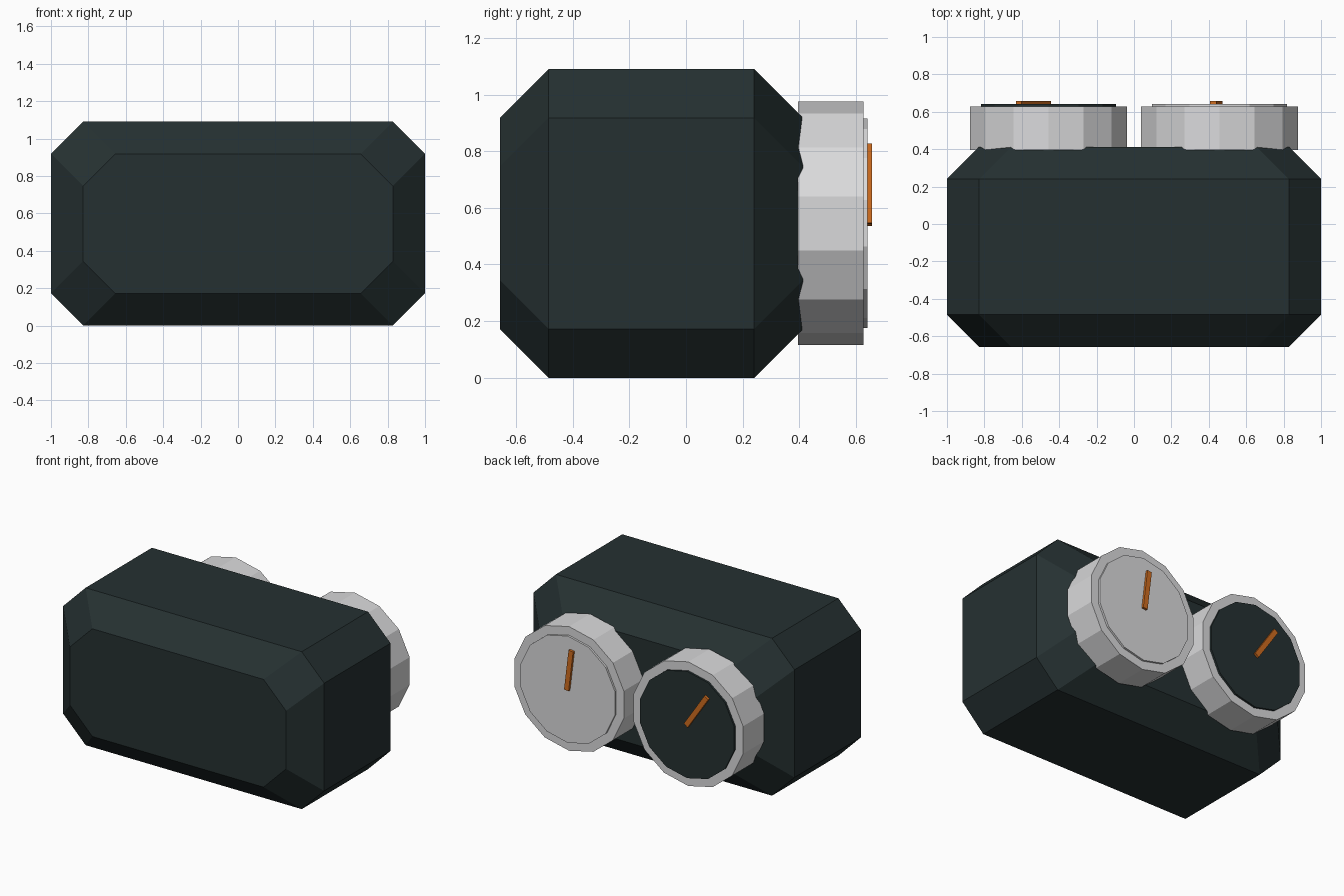
import bpy, bmesh, math
from mathutils import Matrix, Vector

if "Cube" in bpy.data.objects:
    bpy.data.objects.remove(bpy.data.objects["Cube"])


def material(name, rgb):
    m = bpy.data.materials.new(name)
    m.diffuse_color = (*rgb, 1)
    m.use_nodes = True
    m.node_tree.nodes["Principled BSDF"].inputs["Base Color"].default_value = m.diffuse_color
    return m


dark = material("dark slate", (0.0185, 0.030, 0.031))
grey = material("light grey", (0.70, 0.70, 0.71))
orange = material("orange", (0.62, 0.15, 0.014))


def loft(name, rings, mat):
    """Join matching (x, z) outlines placed at successive y values, with end caps."""
    bm = bmesh.new()
    loops = [[bm.verts.new((x, y, z)) for x, z in pts] for y, pts in rings]
    n = len(loops[0])
    for a, b in zip(loops, loops[1:]):
        for i in range(n):
            j = (i + 1) % n
            bm.faces.new((a[i], a[j], b[j], b[i]))
    bm.faces.new(loops[0])
    bm.faces.new(loops[-1])
    bmesh.ops.recalc_face_normals(bm, faces=bm.faces)
    me = bpy.data.meshes.new(name)
    bm.to_mesh(me)
    bm.free()
    me.materials.append(mat)
    ob = bpy.data.objects.new(name, me)
    bpy.context.collection.objects.link(ob)
    return ob


CZ = 0.545      # height of body and dial centres
CUT = 0.172     # chamfer size


def octagon(hx, hz):
    c = CUT
    pts = [(hx - c, hz), (hx, hz - c), (hx, c - hz), (hx - c, -hz),
           (c - hx, -hz), (-hx, c - hz), (-hx, hz - c), (c - hx, hz)]
    return [(x, z + CZ) for x, z in pts]


def polygon(cx, r, n=14):
    return [(cx + r * math.sin(math.tau * i / n), CZ + r * math.cos(math.tau * i / n))
            for i in range(n)]


# Chamfered body
big, small = octagon(1, CZ), octagon(1 - CUT, CZ - CUT)
loft("body", [(-0.657, small), (-0.657 + CUT, big),
              (0.413 - CUT, big), (0.413, small)], dark)

# Two dials on the back, each with a face disc and a pointer from its centre
for side, cx, face_mat, angle in (("left", -0.457, dark, 34), ("right", 0.457, grey, 7)):
    loft(side + "_dial", [(0.396, polygon(cx, 0.43)), (0.627, polygon(cx, 0.43))], grey)
    loft(side + "_dial_face", [(0.62, polygon(cx, 0.37)), (0.641, polygon(cx, 0.37))], face_mat)
    w, length = 0.0175, 0.283
    a = math.radians(angle)
    bar = [(cx + u * math.cos(a) - v * math.sin(a), CZ + u * math.sin(a) + v * math.cos(a))
           for u, v in ((-w, 0), (w, 0), (w, length), (-w, length))]
    loft(side + "_pointer", [(0.635, bar), (0.657, bar)], orange)
